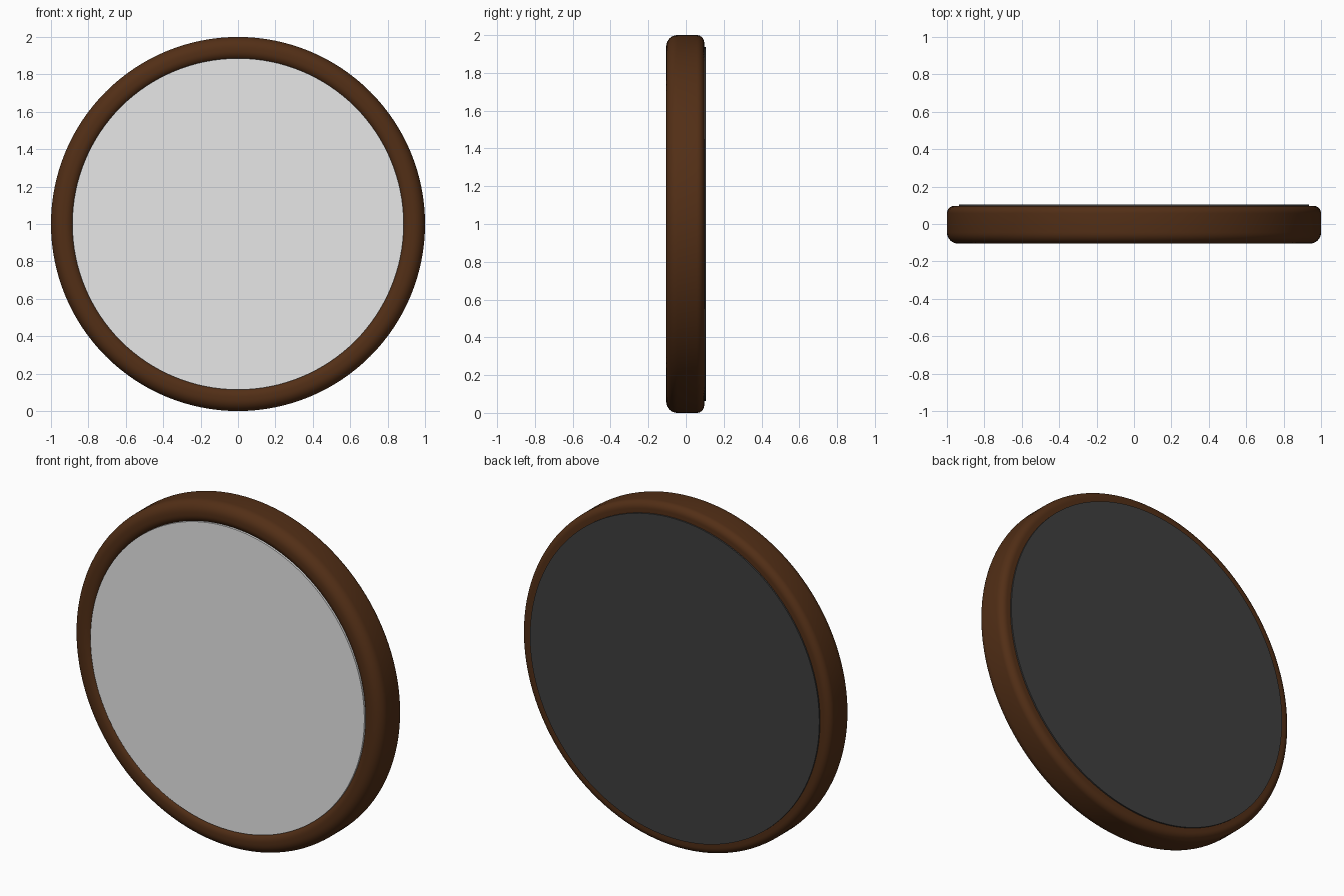
import bpy, bmesh, math

if "Cube" in bpy.data.objects:
    bpy.data.objects.remove(bpy.data.objects["Cube"])

SEGMENTS = 128
CENTRE_Z = 1.0


def material(name, colour):
    m = bpy.data.materials.new(name)
    m.diffuse_color = (*colour, 1.0)
    m.use_nodes = True
    m.node_tree.nodes["Principled BSDF"].inputs["Base Color"].default_value = m.diffuse_color
    return m


def arc(r, y, radius, start, end, steps=8):
    """Points of a rounded corner in the (radius, y) plane."""
    angles = [math.radians(start + (end - start) * i / steps) for i in range(steps + 1)]
    return [(r + radius * math.cos(a), y + radius * math.sin(a)) for a in angles]


def build(name, bm, mat):
    bmesh.ops.recalc_face_normals(bm, faces=bm.faces)
    mesh = bpy.data.meshes.new(name)
    bm.to_mesh(mesh)
    bm.free()
    mesh.materials.append(mat)
    ob = bpy.data.objects.new(name, mesh)
    bpy.context.collection.objects.link(ob)
    bpy.ops.object.select_all(action='DESELECT')
    ob.select_set(True)
    bpy.context.view_layer.objects.active = ob
    bpy.ops.object.shade_smooth_by_angle(angle=math.radians(35))
    return ob


def circle(bm, r, y):
    ring = []
    for i in range(SEGMENTS):
        a = 2 * math.pi * i / SEGMENTS
        ring.append(bm.verts.new((r * math.cos(a), y, CENTRE_Z + r * math.sin(a))))
    return ring


def bridge(bm, a, b):
    for i in range(SEGMENTS):
        j = (i + 1) % SEGMENTS
        bm.faces.new((a[i], a[j], b[j], b[i]))


def lathe_ring(name, profile, mat):
    bm = bmesh.new()
    rings = [circle(bm, r, y) for r, y in profile]
    for k in range(len(rings)):
        bridge(bm, rings[k], rings[(k + 1) % len(rings)])
    return build(name, bm, mat)


def disc(name, r, y0, y1, mat):
    bm = bmesh.new()
    a, b = circle(bm, r, y0), circle(bm, r, y1)
    bridge(bm, a, b)
    bm.faces.new(a)
    bm.faces.new(b)
    return build(name, bm, mat)


wood = material("dark brown wood", (0.085, 0.028, 0.008))
silver = material("mirror silver", (0.95, 0.95, 0.95))
backing = material("dark grey backing", (0.05, 0.05, 0.05))

# Round frame with soft corners
profile = (arc(0.925, -0.055, 0.05, 180, 270)
           + arc(0.94, -0.045, 0.06, 270, 360)
           + arc(0.96, 0.057, 0.04, 0, 90)
           + arc(0.905, 0.067, 0.03, 90, 180))
lathe_ring("frame", profile, wood)

# Mirror glass at the front
disc("mirror_glass", 0.886, -0.098, -0.06, silver)

# Backing plate, slightly proud of the frame
disc("back_plate", 0.936, 0.085, 0.105, backing)
